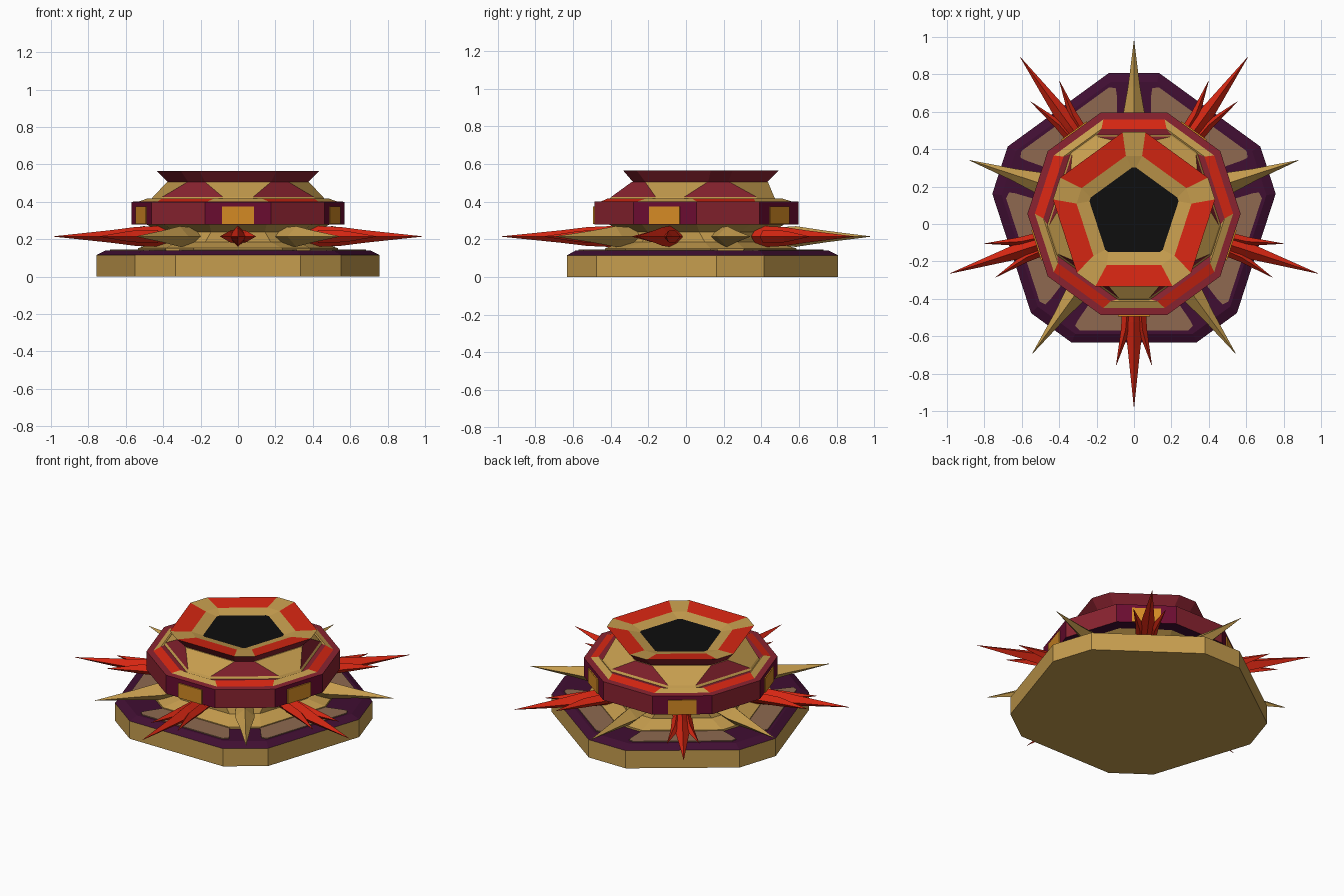
import bpy, bmesh
from math import sin, cos, radians
from mathutils import Vector

if "Cube" in bpy.data.objects:
    bpy.data.objects.remove(bpy.data.objects["Cube"])

CY = 0.055  # the five-fold axis sits slightly behind the origin


def srgb(v):
    v /= 255
    return v / 12.92 if v <= 0.04045 else ((v + 0.055) / 1.055) ** 2.4


def material(name, r, g, b):
    m = bpy.data.materials.new(name)
    m.diffuse_color = (srgb(r), srgb(g), srgb(b), 1)
    m.use_nodes = True
    m.node_tree.nodes["Principled BSDF"].inputs["Base Color"].default_value = m.diffuse_color
    return m


GOLD, RED, DARK, WINE, PURPLE, BROWN, ORANGE, BLACK = range(8)
MATS = [material("gold", 198, 157, 78), material("bright red", 214, 38, 18),
        material("dark red", 138, 35, 48), material("wine", 106, 12, 48),
        material("dark purple", 64, 14, 50), material("brown", 142, 105, 80),
        material("orange", 212, 138, 36), material("black", 14, 14, 14)]


def polar(r, deg, z):
    return Vector((r * cos(radians(deg)), CY + r * sin(radians(deg)), z))


def local(d, along, side, z):
    """Point at a distance along direction d (degrees), offset sideways."""
    a = radians(d)
    return Vector((along * cos(a) - side * sin(a), CY + along * sin(a) + side * cos(a), z))


def finish(bm, name):
    bmesh.ops.recalc_face_normals(bm, faces=bm.faces)
    me = bpy.data.meshes.new(name)
    bm.to_mesh(me)
    bm.free()
    for m in MATS:
        me.materials.append(m)
    ob = bpy.data.objects.new(name, me)
    bpy.context.collection.objects.link(ob)
    return ob


def loft(name, sections, colors, bottom, top):
    """Ten-sided stack. Section: (radius, half angle of main side, z).
    Colors per step: (main sides, corner sides)."""
    bm = bmesh.new()
    rings = []
    for r, half, z in sections:
        rings.append([bm.verts.new(polar(r, -90 + 72 * k + s * half, z))
                      for k in range(5) for s in (-1, 1)])
    for lo, hi, col in zip(rings, rings[1:], colors):
        for i in range(10):
            j = (i + 1) % 10
            f = bm.faces.new((lo[i], lo[j], hi[j], hi[i]))
            f.material_index = col[i % 2]
    for ring, col in ((rings[0][::-1], bottom), (rings[-1], top)):
        bm.faces.new(ring).material_index = col
    return finish(bm, name)


def tube(bm, rings, mat):
    """Skin between closed point loops and cap both ends."""
    vr = [[bm.verts.new(p) for p in ring] for ring in rings]
    n = len(vr[0])
    faces = [bm.faces.new((a[i], a[(i + 1) % n], b[(i + 1) % n], b[i]))
             for a, b in zip(vr, vr[1:]) for i in range(n)]
    faces += [bm.faces.new(vr[0][::-1]), bm.faces.new(vr[-1])]
    for f in faces:
        f.material_index = mat


def spike(bm, d, sections, mat, z=0.215):
    """Diamond-section spike; sections are (along, side, half width, half height)."""
    tube(bm, [[local(d, a, s + w, z), local(d, a, s, z + h),
               local(d, a, s - w, z), local(d, a, s, z - h)]
              for a, s, w, h in sections], mat)


# Base slab with purple bevelled top
loft("base", [(.765, 26, 0), (.765, 26, .115), (.715, 26, .14)],
     [(GOLD, GOLD), (PURPLE, PURPLE)], GOLD, PURPLE)

# Gold waist between the base and the ring
loft("waist", [(.54, 26, .138), (.54, 26, .152), (.43, 24, .185), (.42, 20, .24), (.50, 18, .285)],
     [(GOLD, GOLD)] * 4, GOLD, GOLD)

# Ten-sided ring with a raised coloured lip
loft("ring", [(.50, 18, .28), (.57, 18, .28), (.57, 18, .4), (.53, 18, .402), (.485, 15, .418), (.46, 9, .41)],
     [(PURPLE, PURPLE), (WINE, DARK), (DARK, DARK), (GOLD, RED), (GOLD, DARK)], PURPLE, GOLD)

# Dome: gold panels widen upwards, red ones narrow
loft("dome", [(.475, 10, .405), (.46, 10, .425), (.385, 27, .505)],
     [(GOLD, GOLD), (GOLD, DARK)], GOLD, GOLD)

# Flared crown with sloping inner faces and a dark opening
loft("crown", [(.375, 27.5, .5), (.44, 28, .565), (.312, 28, .55), (.247, 33.5, .532)],
     [(DARK, DARK), (RED, GOLD), (GOLD, GOLD)], GOLD, BLACK)

# Brown floor plates and orange ring panels on the five main sides
plates, panels = bmesh.new(), bmesh.new()
for k in range(5):
    d = -90 + 72 * k
    shape = [(.625, -.29), (.625, .29), (.60, .315), (.57, .30),
             (.475, .235), (.475, -.235), (.57, -.30), (.60, -.315)]
    tube(plates, [[local(d, a, s, z) for a, s in shape] for z in (.138, .146)], BROWN)
    tube(panels, [[local(d, a, s, z) for s, z in
                   ((-.085, .281), (.085, .281), (.085, .375), (-.085, .375))]
                  for a in (.54, .549)], ORANGE)
finish(plates, "floor_plates")
finish(panels, "ring_panels")

# Red three-pronged spikes on the main sides, gold spikes on the corners
red, gold = bmesh.new(), bmesh.new()
for k in range(5):
    d = -90 + 72 * k
    spike(red, d, [(.40, 0, .055, .058), (.58, 0, .05, .05), (.72, 0, .034, .033), (1.035, 0, .001, .001)], RED)
    for s in (-1, 1):
        spike(red, d, [(.46, s * .03, .03, .035), (.62, s * .045, .025, .03),
                       (.81, s * .095, .001, .001)], RED)
    spike(gold, d + 180, [(.38, 0, .05, .045), (.53, 0, .058, .055), (.68, 0, .032, .032),
                          (.925, 0, .001, .001)], GOLD)
finish(red, "red_spikes")
finish(gold, "gold_spikes")
